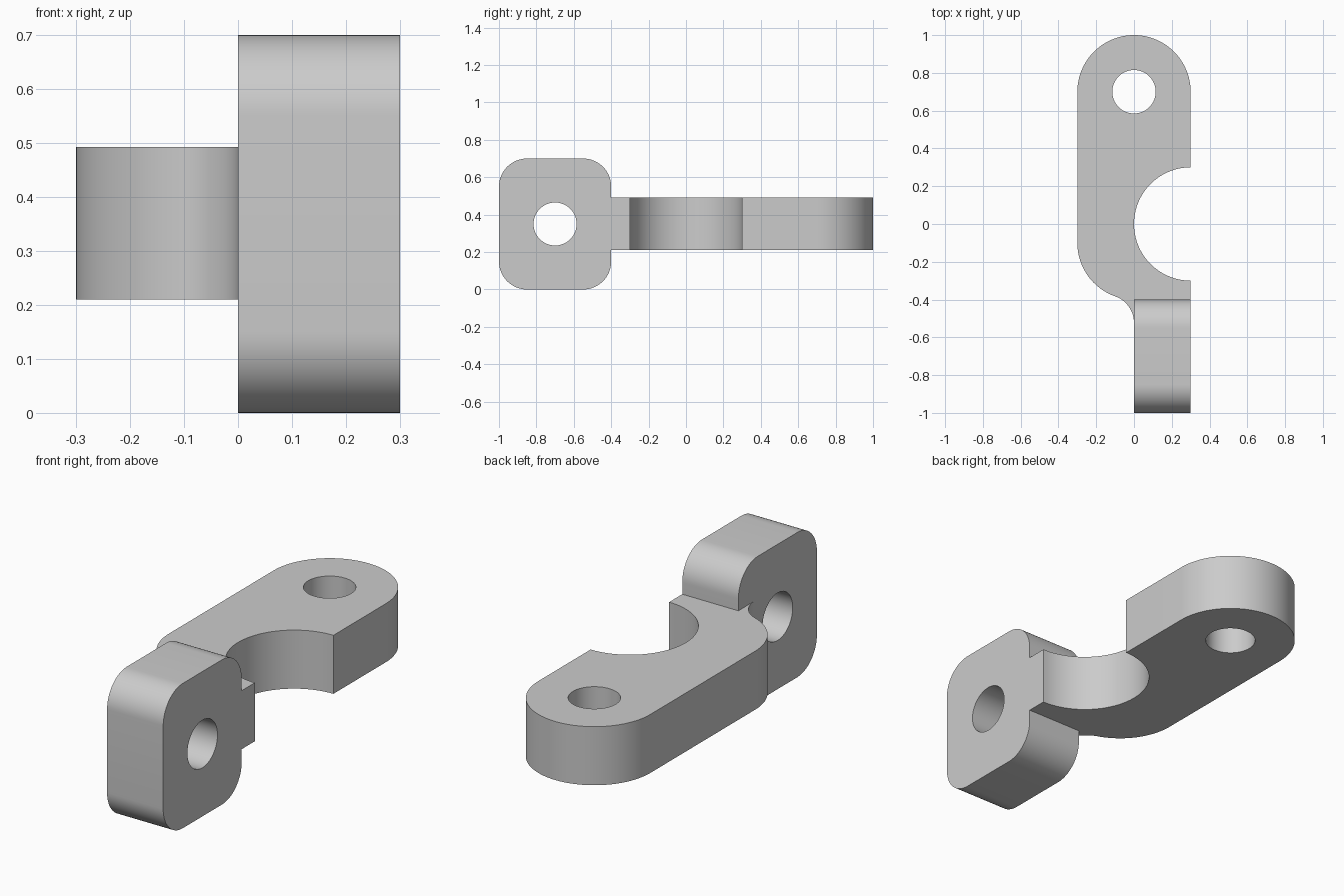
import bpy
import bmesh
from math import cos, sin, radians, sqrt
from mathutils import Vector

cube = bpy.data.objects.get("Cube")
if cube:
    bpy.data.objects.remove(cube, do_unlink=True)

grey = bpy.data.materials.new("plain_grey")
grey.use_nodes = True
grey.diffuse_color = (0.6, 0.6, 0.6, 1)
grey.node_tree.nodes["Principled BSDF"].inputs["Base Color"].default_value = (0.6, 0.6, 0.6, 1)

RADIUS, HOLE, FILLET = 0.3, 0.115, 0.15
THICK_LOW, THICK_HIGH = 0.21, 0.493


def arc(cx, cy, r, start, end, steps=24):
    """Points along an arc, angles in degrees."""
    angles = [radians(start + (end - start) * i / steps) for i in range(steps + 1)]
    return [(cx + r * cos(a), cy + r * sin(a)) for a in angles]


def extrude(name, outline, place, direction):
    """Solid made by sweeping a closed outline along a direction."""
    bm = bmesh.new()
    face = bm.faces.new([bm.verts.new(place(*p)) for p in outline])
    result = bmesh.ops.extrude_face_region(bm, geom=[face])
    moved = [v for v in result["geom"] if isinstance(v, bmesh.types.BMVert)]
    bmesh.ops.translate(bm, verts=moved, vec=Vector(direction))
    bmesh.ops.recalc_face_normals(bm, faces=bm.faces)
    mesh = bpy.data.meshes.new(name)
    bm.to_mesh(mesh)
    bm.free()
    mesh.materials.append(grey)
    obj = bpy.data.objects.new(name, mesh)
    bpy.context.collection.objects.link(obj)
    return obj


def flat(name, outline, low, high):
    return extrude(name, outline, lambda x, y: (x, y, low), (0, 0, high - low))


def upright(name, outline, left, right):
    return extrude(name, outline, lambda y, z: (left, y, z), (right - left, 0, 0))


def combine(target, other, operation):
    """Apply a boolean and remove the helper."""
    mod = target.modifiers.new(operation.lower(), "BOOLEAN")
    mod.operation, mod.solver, mod.object = operation, "EXACT", other
    bpy.context.view_layer.objects.active = target
    bpy.ops.object.modifier_apply(modifier=mod.name)
    bpy.data.objects.remove(other, do_unlink=True)


# Flat arm: round far end, half-round notch, shoulder flowing into the neck
fillet_y = -0.1 - sqrt((RADIUS + FILLET) ** 2 - FILLET ** 2)
tangent = 180 + 70.53
arm_outline = (
    arc(0, 0.7, RADIUS, 0, 180, 48)
    + arc(0, -0.1, RADIUS, 180, tangent)
    + arc(-FILLET, fillet_y, FILLET, tangent - 180, 0)[1:]
    + [(RADIUS, fillet_y)]
    + arc(RADIUS, 0, RADIUS, 270, 90, 48)
)
bracket = flat("bracket", arm_outline, THICK_LOW, THICK_HIGH)

# Upright lug with rounded corners
lug_outline = []
for i, (y, z) in enumerate([(-0.55, 0.55), (-0.85, 0.55), (-0.85, 0.15), (-0.55, 0.15)]):
    lug_outline += arc(y, z, FILLET, 90 * i, 90 * i + 90, 16)
combine(bracket, upright("lug", lug_outline, 0, RADIUS), "UNION")

# Bolt holes through arm and lug
combine(bracket, flat("arm_hole", arc(0, 0.7, HOLE, 0, 360, 48)[:-1], 0, 1), "DIFFERENCE")
combine(bracket, upright("lug_hole", arc(-0.7, 0.35, HOLE, 0, 360, 48)[:-1], -0.2, 0.5), "DIFFERENCE")

# Smooth curved walls, crisp edges
bpy.ops.object.select_all(action="DESELECT")
bracket.select_set(True)
bpy.context.view_layer.objects.active = bracket
bpy.ops.object.shade_smooth_by_angle(angle=radians(30))
